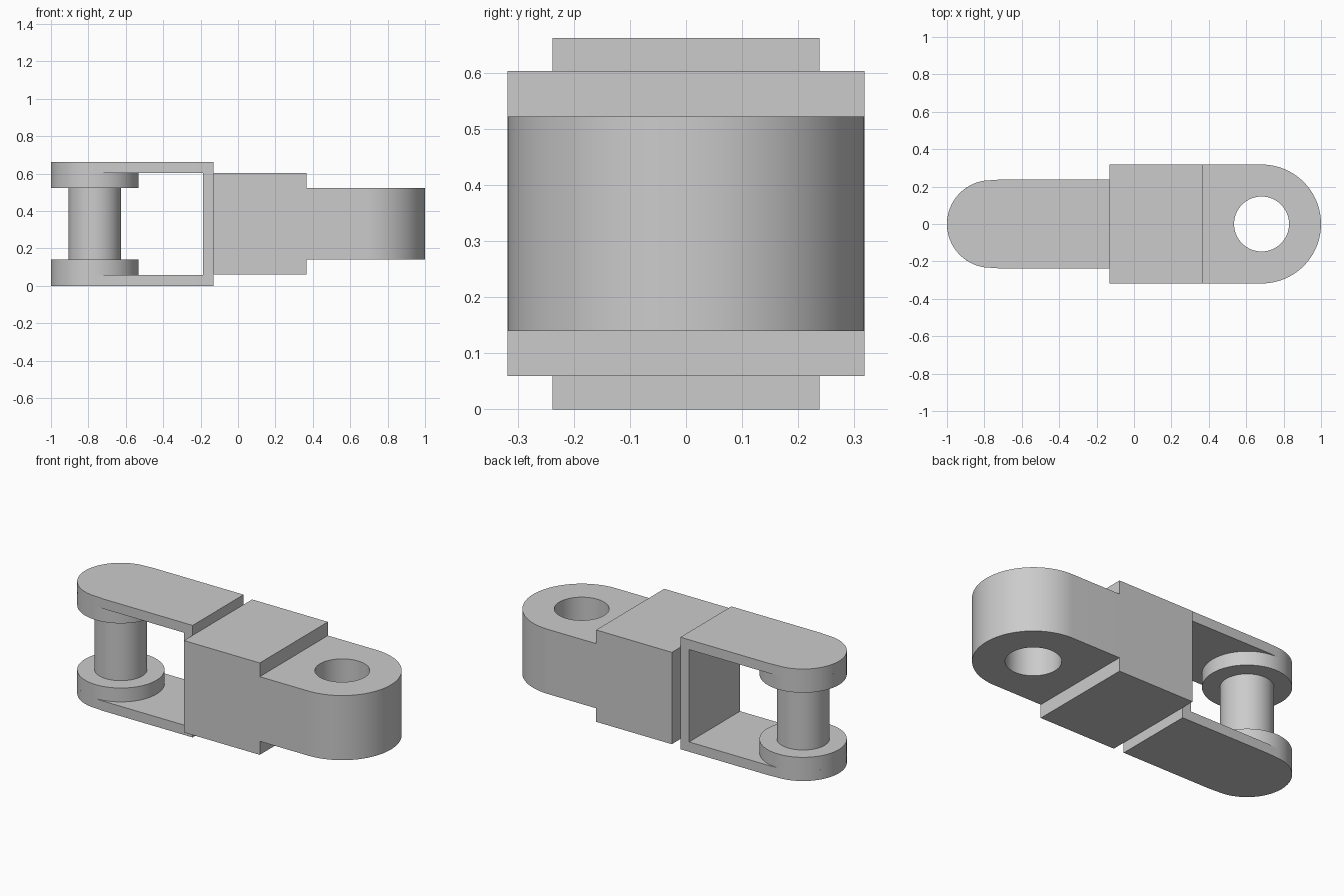
import bpy, bmesh, math

cube = bpy.data.objects.get("Cube")
if cube:
    bpy.data.objects.remove(cube, do_unlink=True)

grey = bpy.data.materials.new("plain grey")
grey.use_nodes = True
colour = (0.6, 0.6, 0.6, 1)
grey.diffuse_color = colour
grey.node_tree.nodes["Principled BSDF"].inputs["Base Color"].default_value = colour

HEIGHT = 0.662
PIN_X, CAP_R = -0.766, 0.234
EYE_X, EYE_R = 0.682, 0.318
ARM_W, ARM_T = 0.238, 0.058
BRIDGE_X, JOINT_X, STEP_X = -0.187, -0.13, 0.365


def arc(cx, r, start, end, steps):
    """Points on a circle centred on the x axis, angles in degrees."""
    angles = [math.radians(start + (end - start) * i / steps) for i in range(steps + 1)]
    return [(cx + r * math.cos(a), r * math.sin(a)) for a in angles]


def prism(name, outline, z0, z1):
    """Extrude a flat outline upward from z0 to z1."""
    bm = bmesh.new()
    face = bm.faces.new([bm.verts.new((x, y, z0)) for x, y in outline])
    top = bmesh.ops.extrude_face_region(bm, geom=[face])["geom"]
    verts = [v for v in top if isinstance(v, bmesh.types.BMVert)]
    bmesh.ops.translate(bm, verts=verts, vec=(0, 0, z1 - z0))
    bmesh.ops.recalc_face_normals(bm, faces=bm.faces)
    mesh = bpy.data.meshes.new(name)
    bm.to_mesh(mesh)
    bm.free()
    mesh.materials.append(grey)
    obj = bpy.data.objects.new(name, mesh)
    bpy.context.collection.objects.link(obj)
    bpy.ops.object.select_all(action="DESELECT")
    obj.select_set(True)
    bpy.context.view_layer.objects.active = obj
    bpy.ops.object.shade_smooth_by_angle(angle=math.radians(30))
    return obj


def rect(x0, x1, w):
    return [(x0, -w), (x1, -w), (x1, w), (x0, w)]


def disc(cx, r):
    return arc(cx, r, 0, 360, 64)[:-1]


# Fork arms with rounded ends, and the pin caps inside them
arm_outline = (arc(PIN_X, CAP_R, 90, 270, 40)
               + [(-0.71, -ARM_W), (JOINT_X, -ARM_W), (JOINT_X, ARM_W), (-0.71, ARM_W)])
cap_z = 0.14
for side, flip in (("lower", False), ("upper", True)):
    def span(a, b):
        return (HEIGHT - b, HEIGHT - a) if flip else (a, b)
    prism(side + "_arm", arm_outline, *span(0, ARM_T))
    prism(side + "_pin_cap", disc(PIN_X, CAP_R), *span(ARM_T, cap_z))

# Pin and the bridge that joins the arms
prism("pin", disc(PIN_X, 0.141), cap_z, HEIGHT - cap_z)
prism("bridge", rect(BRIDGE_X, JOINT_X, ARM_W), ARM_T, HEIGHT - ARM_T)

# Body block
prism("body_block", rect(JOINT_X, STEP_X, EYE_R), 0.06, 0.603)

# Rounded eye with a bored hole
eye_outline = [(STEP_X, EYE_R), (STEP_X, -EYE_R)] + arc(EYE_X, EYE_R, -90, 90, 48)
eye = prism("eye_end", eye_outline, cap_z, HEIGHT - cap_z)
cutter = prism("hole_cutter", disc(EYE_X, 0.147), 0, HEIGHT)
cutter.hide_render = True
cutter.hide_viewport = True
cutter.display_type = "WIRE"
bore = eye.modifiers.new("bore", "BOOLEAN")
bore.operation = "DIFFERENCE"
bore.object = cutter
bore.solver = "EXACT"
# Keep edge smoothing after the cut
eye.modifiers.move(len(eye.modifiers) - 1, 0)
bpy.ops.object.select_all(action="DESELECT")
eye.select_set(True)
bpy.context.view_layer.objects.active = eye
bpy.ops.object.modifier_apply(modifier=bore.name)
bpy.ops.object.shade_smooth_by_angle(angle=math.radians(30))
